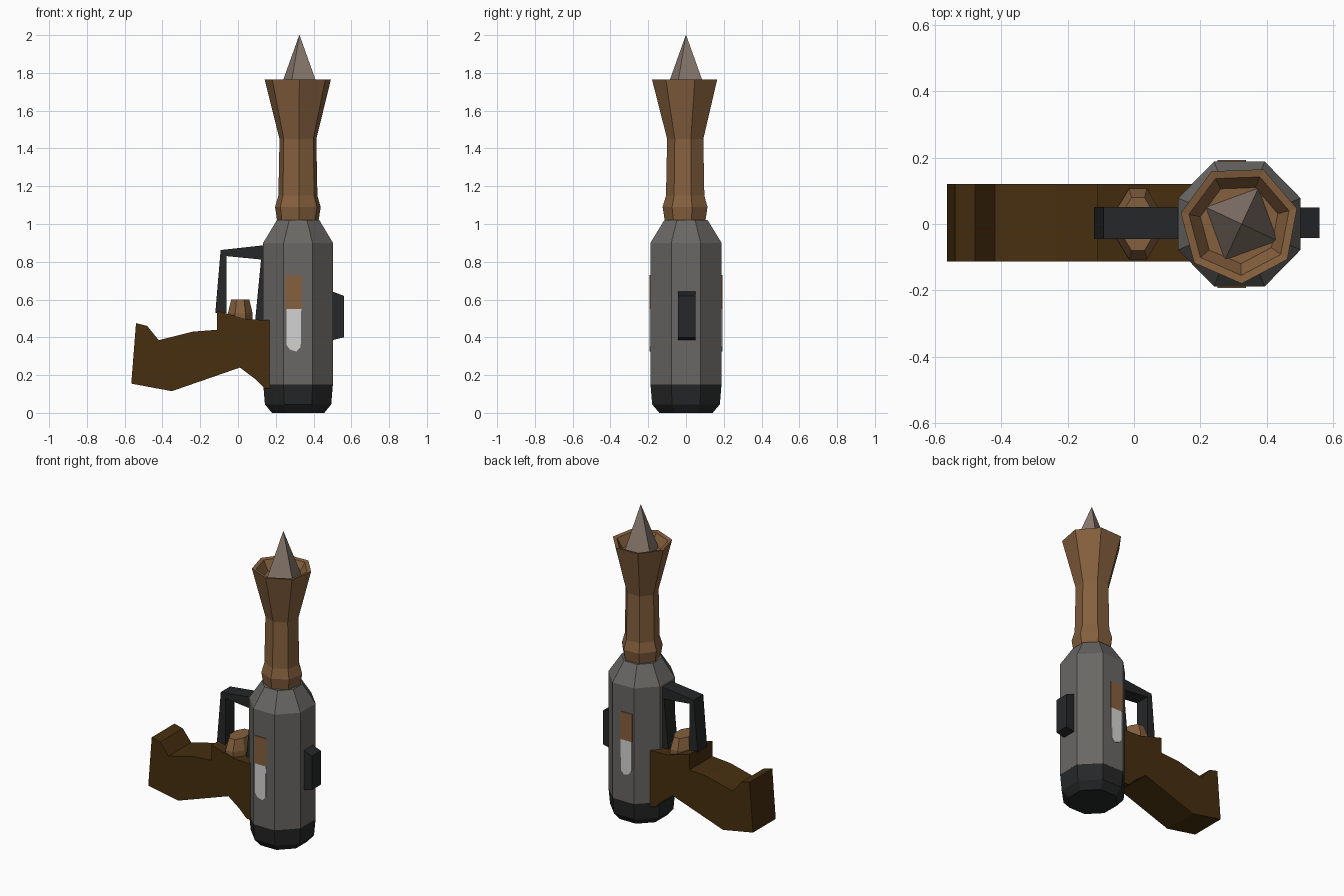
import bpy
import bmesh
from math import sin, cos, radians, tau

if "Cube" in bpy.data.objects:
    bpy.data.objects.remove(bpy.data.objects["Cube"], do_unlink=True)

AXIS = 0.318  # x of the upright body and barrel


def material(name, rgb):
    m = bpy.data.materials.new(name)
    m.use_nodes = True
    m.diffuse_color = (*rgb, 1)
    bsdf = m.node_tree.nodes["Principled BSDF"]
    bsdf.inputs["Base Color"].default_value = (*rgb, 1)
    bsdf.inputs["Roughness"].default_value = 0.8
    return m


GREY = material("steel grey", (0.14, 0.135, 0.128))
BLACK = material("near black", (0.019, 0.020, 0.021))
COPPER = material("copper brown", (0.235, 0.117, 0.048))
WOOD = material("dark wood", (0.061, 0.028, 0.005))
TIP = material("warm grey", (0.255, 0.195, 0.160))
WHITE = material("pale grey", (0.65, 0.65, 0.65))


def finish(name, bm, *mats):
    bmesh.ops.recalc_face_normals(bm, faces=bm.faces)
    mesh = bpy.data.meshes.new(name)
    bm.to_mesh(mesh)
    bm.free()
    for m in mats:
        mesh.materials.append(m)
    ob = bpy.data.objects.new(name, mesh)
    bpy.context.collection.objects.link(ob)
    return ob


def loft(name, rings, sides, start, mat, x=AXIS, sx=1.0, sy=1.0):
    """Stack of (radius, height) polygons with closed ends."""
    bm = bmesh.new()
    loops = []
    for r, z in rings:
        angles = [radians(start) + tau * i / sides for i in range(sides)]
        loops.append([bm.verts.new((x + sx * r * cos(a), sy * r * sin(a), z)) for a in angles])
    for a, b in zip(loops, loops[1:]):
        for i in range(sides):
            j = (i + 1) % sides
            bm.faces.new((a[i], a[j], b[j], b[i]))
    bm.faces.new(loops[0])
    bm.faces.new(loops[-1])
    return finish(name, bm, mat)


def slab(name, outline, y0, y1, mat):
    """Side outline in x and z, extruded from y0 to y1."""
    bm = bmesh.new()
    face = bm.faces.new([bm.verts.new((x, y0, z)) for x, z in outline])
    new = bmesh.ops.extrude_face_region(bm, geom=[face])["geom"]
    moved = [v for v in new if isinstance(v, bmesh.types.BMVert)]
    bmesh.ops.translate(bm, verts=moved, vec=(0, y1 - y0, 0))
    return finish(name, bm, mat)


# Octagonal body with its dark foot
loft("body", [(0.2, 0.15), (0.2, 0.9), (0.122, 1.02)], 8, 22.5, GREY, sy=1.02)
loft("foot", [(0.15, 0.0), (0.19, 0.045), (0.2, 0.155)], 8, 22.5, BLACK, sy=1.02)

# Flared barrel with a hollow mouth
loft("barrel", [(0.112, 1.015), (0.124, 1.09), (0.106, 1.15), (0.1, 1.45),
                (0.18, 1.765), (0.155, 1.76), (0.12, 1.70)], 7, 15, COPPER)

# Four-sided spike
loft("spike", [(0.135, 1.66), (0.001, 2.0)], 4, 65, TIP, x=0.325)

# Angled wooden stock
slab("stock", [(-0.565, 0.155), (-0.35, 0.115), (0.01, 0.24), (0.09, 0.18),
               (0.14, 0.13), (0.2, 0.13), (0.2, 0.49), (0.05, 0.495),
               (-0.11, 0.54), (-0.11, 0.44), (-0.24, 0.43), (-0.42, 0.385),
               (-0.48, 0.46), (-0.54, 0.475)], -0.113, 0.12, WOOD)

# Knob on the stock inside the guard
loft("knob", [(0.07, 0.46), (0.07, 0.53), (0.052, 0.6)], 8, 22.5, COPPER, x=0.012, sy=1.65)

# Carrying guard
slab("guard", [(-0.12, 0.53), (-0.092, 0.862), (0.16, 0.89), (0.16, 0.48),
               (0.09, 0.48), (0.122, 0.812), (-0.06, 0.83), (-0.06, 0.53)],
     -0.045, 0.052, BLACK)

# Side catch
slab("side_catch", [(0.48, 0.65), (0.56, 0.62), (0.56, 0.4), (0.48, 0.38)],
     -0.042, 0.05, BLACK)

# Two-colour gauges on the front and back
for side, label in ((-1, "front"), (1, "back")):
    inner, outer = side * 0.186, side * 0.193
    slab(label + "_gauge_upper", [(0.252, 0.55), (0.338, 0.55), (0.338, 0.73), (0.252, 0.73)],
         inner, outer, COPPER)
    slab(label + "_gauge_lower", [(0.257, 0.55), (0.257, 0.36), (0.275, 0.335), (0.31, 0.325),
                                  (0.332, 0.35), (0.335, 0.55)], inner, outer, WHITE)
